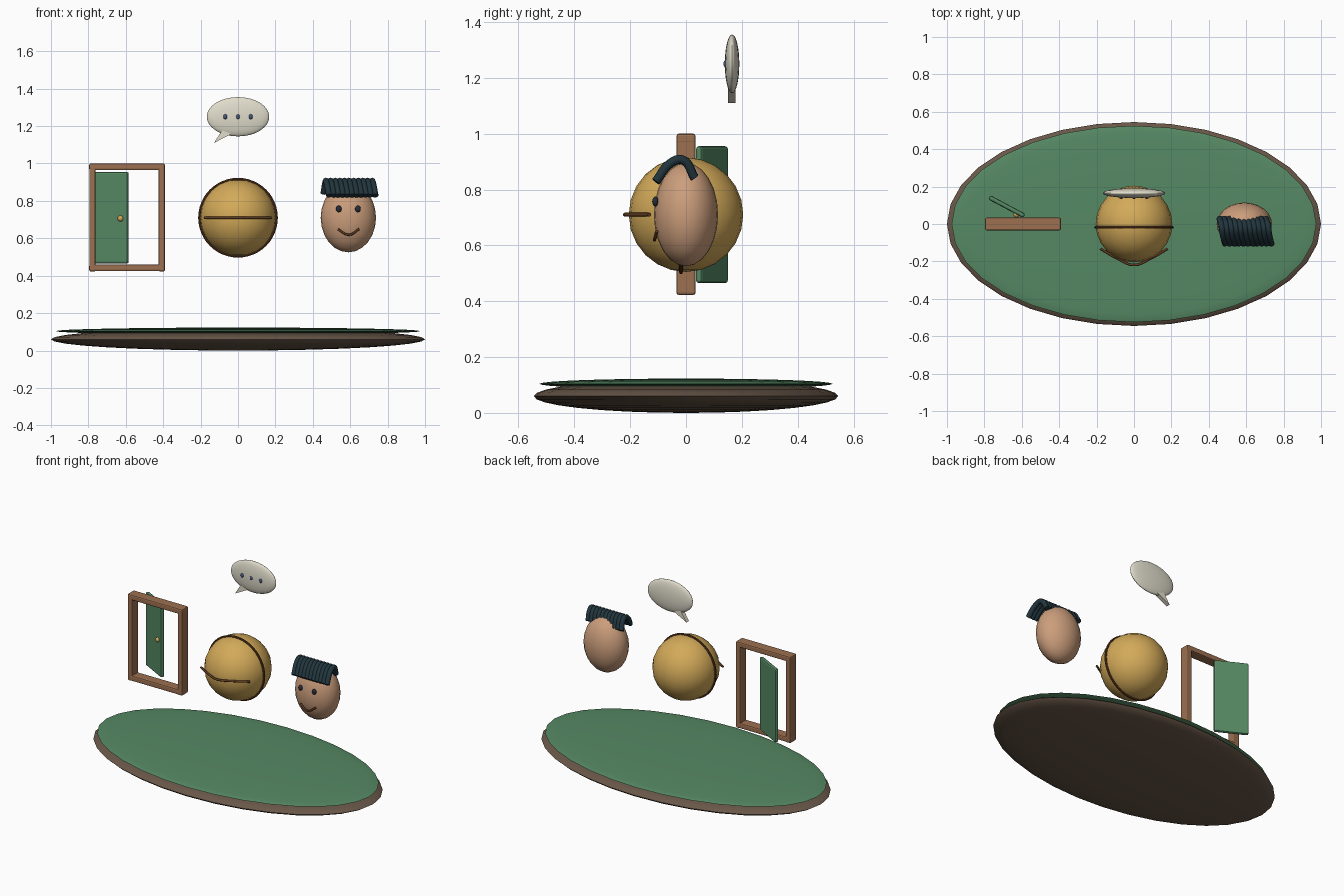
import bpy, math

if "Cube" in bpy.data.objects:
    bpy.data.objects.remove(bpy.data.objects["Cube"])

def mat(name, r, g, b):
    m = bpy.data.materials.new(name)
    m.diffuse_color = (r, g, b, 1)
    m.use_nodes = True
    m.node_tree.nodes["Principled BSDF"].inputs["Base Color"].default_value = m.diffuse_color
    return m

GREEN = mat("green", .093, .25, .127)
SOIL = mat("soil brown", .14, .095, .065)
WOOD = mat("wood", .33, .16, .08)
GOLD = mat("gold", .65, .40, .10)
SKIN = mat("skin", .60, .34, .20)
HAIR = mat("hair", .015, .035, .045)
CREAM = mat("cream", .75, .72, .60)
BLUE = mat("blue", .06, .10, .22)
DARK = mat("dark", .02, .025, .04)
LINE = mat("line brown", .12, .045, .015)

def finish(name, m, smooth=True):
    o = bpy.context.object
    o.name = name
    o.data.materials.append(m)
    if smooth:
        bpy.ops.object.shade_smooth_by_angle(angle=math.radians(40))
    return o

def ball(name, loc, size, m, seg=24, rings=12):
    bpy.ops.mesh.primitive_uv_sphere_add(segments=seg, ring_count=rings, radius=1, location=loc)
    bpy.context.object.scale = size
    bpy.ops.object.transform_apply(location=False, rotation=False, scale=True)
    return finish(name, m)

def box(name, loc, size, m, rot=0, bevel=.008):
    bpy.ops.mesh.primitive_cube_add(size=1, location=loc)
    bpy.context.object.scale = size
    bpy.ops.object.transform_apply(location=False, rotation=False, scale=True)
    o = finish(name, m, False)
    o.rotation_euler.z = rot
    b = o.modifiers.new("bevel", 'BEVEL')
    b.width, b.segments = bevel, 2
    return o

def tube(name, pts, r, m):
    c = bpy.data.curves.new(name, 'CURVE')
    c.dimensions = '3D'
    c.bevel_depth, c.bevel_resolution, c.resolution_u = r, 2, 6
    c.use_fill_caps = True
    s = c.splines.new('BEZIER')
    s.bezier_points.add(len(pts) - 1)
    for p, co in zip(s.bezier_points, pts):
        p.co = co
        p.handle_left_type = p.handle_right_type = 'AUTO'
    o = bpy.data.objects.new(name, c)
    bpy.context.collection.objects.link(o)
    c.materials.append(m)
    return o

# oval base
ball("base", (0, 0, .06), (1, .545, .06), SOIL, 32, 16)
ball("base_top", (0, 0, .104), (.975, .525, .019), GREEN, 32, 16)

# door frame, open door and knob
for n, x in (("left", -.778), ("right", -.408)):
    box(n + "_post", (x, 0, .71), (.034, .068, .575), WOOD)
for n, z in (("top", .982), ("bottom", .442)):
    box(n + "_rail", (-.593, 0, z), (.405, .068, .036), WOOD)
box("door", (-.68, .093, .71), (.212, .025, .49), GREEN, math.radians(-28), .01)
ball("knob", (-.628, .05, .706), (.016, .016, .016), GOLD, 16, 8)

# central ball with upright ring and curved front line
ball("ball", (0, 0, .71), (.205, .205, .205), GOLD)
bpy.ops.mesh.primitive_torus_add(major_radius=.206, minor_radius=.007, major_segments=48,
                                 minor_segments=8, location=(0, -.018, .71),
                                 rotation=(math.pi / 2, 0, 0))
finish("ball_ring", LINE)
tube("ball_line", [(-.18, -.132, .71), (-.09, -.184, .71), (0, -.219, .71),
                   (.09, -.184, .71), (.18, -.132, .71)], .007, LINE)

# speech bubble, tail and dots
ball("bubble", (0, .165, 1.25), (.167, .026, .105), CREAM, 32, 16)
tri = [(-.128, 1.11), (-.035, 1.158), (-.085, 1.178)]
me = bpy.data.meshes.new("bubble_tail")
me.from_pydata([(x, y, z) for y in (.151, .178) for x, z in tri], [],
               [(0, 1, 2), (5, 4, 3), (0, 3, 4, 1), (1, 4, 5, 2), (2, 5, 3, 0)])
me.materials.append(CREAM)
bpy.context.collection.objects.link(bpy.data.objects.new("bubble_tail", me))
for i in (-1, 0, 1):
    ball("bubble_dot", (i * .068, .143, 1.25), (.011, .009, .014), BLUE, 12, 8)

# head with eyes and smile
ball("head", (.59, 0, .71), (.148, .115, .185), SKIN)
for s in (-1, 1):
    ball("eye", (.59 + s * .051, -.11, .757), (.015, .011, .018), DARK, 12, 8)
tube("smile", [(.535, -.105, .648), (.592, -.113, .619), (.648, -.105, .65)], .006, LINE)

# row of slanted hair strands
for i in range(11):
    x = .457 + i * .0247
    tube("hair_strand", [(x, .031, .842), (x + .012, -.013, .906),
                         (x + .018, -.055, .894), (x + .031, -.108, .828)], .0165, HAIR)
